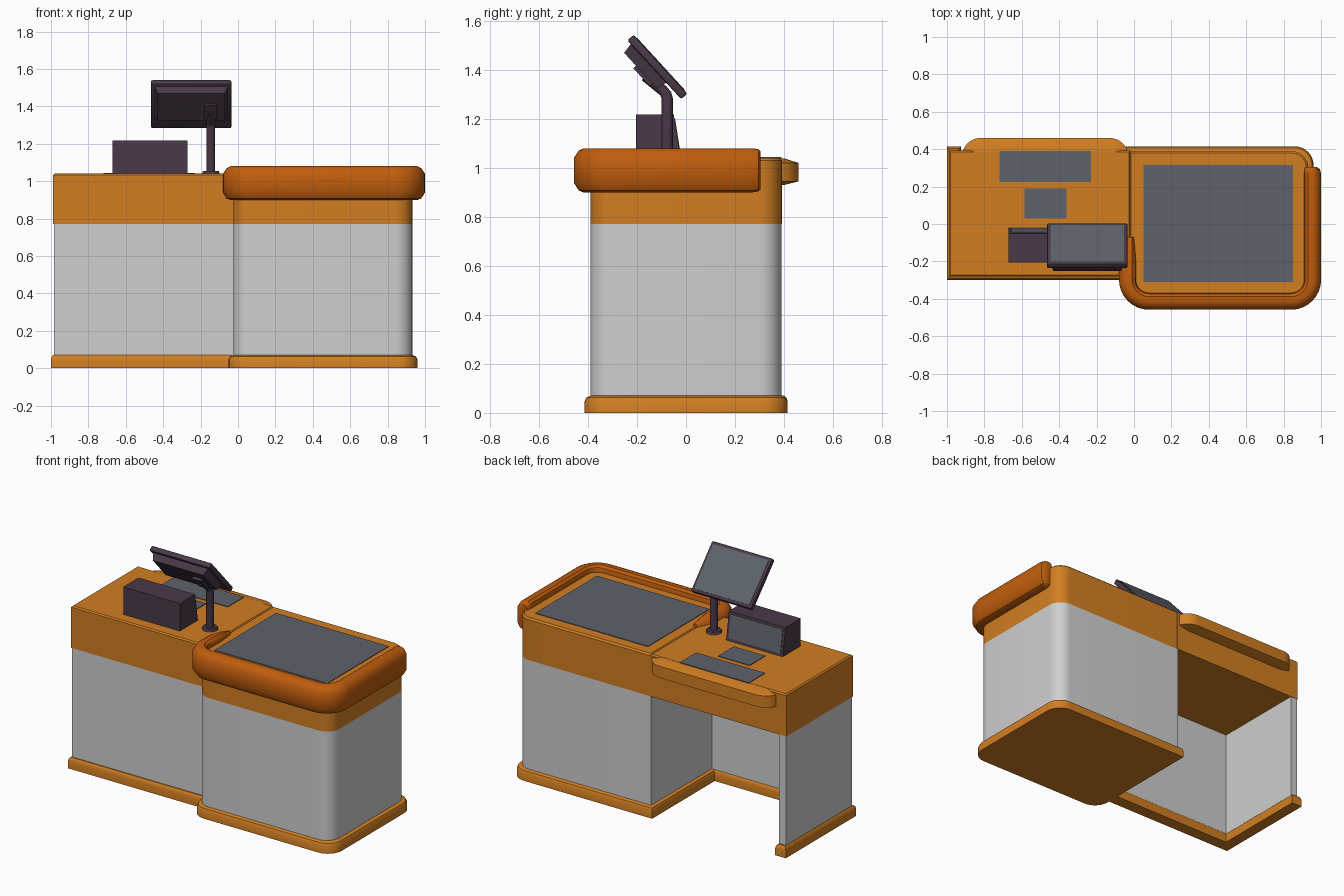
import bpy, bmesh, math
from mathutils import Vector, Matrix

if "Cube" in bpy.data.objects:
    bpy.data.objects.remove(bpy.data.objects["Cube"])


def material(name, r, g, b):
    m = bpy.data.materials.new(name)
    m.diffuse_color = (r, g, b, 1)
    m.use_nodes = True
    m.node_tree.nodes["Principled BSDF"].inputs["Base Color"].default_value = m.diffuse_color
    return m


ORANGE = material("orange", 0.64, 0.21, 0.016)
BUMPER = material("dark orange", 0.53, 0.11, 0.004)
WHITE = material("light grey", 0.62, 0.62, 0.62)
PURPLE = material("dark plum", 0.068, 0.042, 0.066)
GREY = material("slate grey", 0.112, 0.122, 0.145)


def finish(name, bm, mats, angle=35):
    bmesh.ops.recalc_face_normals(bm, faces=bm.faces)
    me = bpy.data.meshes.new(name)
    bm.to_mesh(me)
    bm.free()
    for m in mats:
        me.materials.append(m)
    ob = bpy.data.objects.new(name, me)
    bpy.context.collection.objects.link(ob)
    bpy.context.view_layer.objects.active = ob
    ob.select_set(True)
    bpy.ops.object.shade_smooth_by_angle(angle=math.radians(angle))
    ob.select_set(False)
    return ob


def rounded(corners, closed=True, seg=8):
    """Outline through (x, y, radius) corners, with arcs where radius > 0."""
    out, n = [], len(corners)
    for i, (x, y, r) in enumerate(corners):
        p = Vector((x, y))
        if r == 0 or (not closed and i in (0, n - 1)):
            out.append(p)
            continue
        a = (Vector(corners[i - 1][:2]) - p).normalized()
        b = (Vector(corners[(i + 1) % n][:2]) - p).normalized()
        c = p + (a + b) * r
        for k in range(seg + 1):
            t = k / seg * math.pi / 2
            out.append(c - b * r * math.cos(t) - a * r * math.sin(t))
    return out


def offset(pts, d, closed=True):
    """Move a counter-clockwise outline outward by d (a number or one per point)."""
    out, n = [], len(pts)
    for i, p in enumerate(pts):
        e1 = p - pts[i - 1] if (closed or i > 0) else pts[1] - p
        e2 = pts[(i + 1) % n] - p if (closed or i < n - 1) else e1
        n1 = Vector((e1.y, -e1.x)).normalized()
        n2 = Vector((e2.y, -e2.x)).normalized()
        out.append(p + (n1 + n2) / (1 + n1.dot(n2)) * d)
    return out


def prism(name, corners, levels, mats, split=None):
    """Stack outline rings at (z, offset); faces above split get material 1."""
    pts, bm, rings = rounded(corners), bmesh.new(), []
    for z, d in levels:
        rings.append([bm.verts.new((p.x, p.y, z)) for p in offset(pts, d)])
    for lo, hi in zip(rings, rings[1:]):
        for i in range(len(lo)):
            j = (i + 1) % len(lo)
            bm.faces.new((lo[i], lo[j], hi[j], hi[i]))
    bm.faces.new(rings[0][::-1])
    bm.faces.new(rings[-1])
    if split:
        for f in bm.faces:
            f.material_index = int(f.calc_center_median().z > split)
    return finish(name, bm, mats)


def rect(x0, x1, y0, y1):
    return [(x0, y0, 0), (x1, y0, 0), (x1, y1, 0), (x0, y1, 0)]


def box(name, size, centre, mat, frame=Matrix(), bevel=0, taper=1):
    """Box in a local frame; taper shrinks its local +z face."""
    bm = bmesh.new()
    bmesh.ops.create_cube(bm, size=1)
    for v in bm.verts:
        s = taper if v.co.z > 0 else 1
        v.co = Vector((v.co.x * size[0] * s, v.co.y * size[1] * s, v.co.z * size[2])) + Vector(centre)
    if bevel:
        bmesh.ops.bevel(bm, geom=bm.edges[:], offset=bevel, segments=2, affect='EDGES', profile=0.5)
    bm.transform(frame)
    return finish(name, bm, [mat])


# Right cabinet and its skirting
prism("scanner_cabinet", [(-0.025, -0.39, 0.09), (0.932, -0.39, 0.09), (0.932, 0.39, 0.09), (-0.025, 0.39, 0)],
      [(0.06, 0), (0.77, 0), (1.03, 0), (1.04, -0.01)], [WHITE, ORANGE], 0.77)
skirt = [(0, 0), (0.045, 0), (0.062, -0.008), (0.07, -0.025)]
prism("scanner_cabinet_base", [(-0.05, -0.415, 0.1), (0.96, -0.415, 0.1), (0.96, 0.415, 0.1), (-0.05, 0.415, 0)],
      skirt, [ORANGE])

# Left desk: front and side walls, skirting and counter
prism("desk_walls", [(-0.985, -0.28, 0), (-0.02, -0.28, 0), (-0.02, -0.23, 0), (-0.935, -0.23, 0),
                     (-0.935, 0.39, 0), (-0.985, 0.39, 0)], [(0.06, 0), (0.775, 0)], [WHITE])
prism("desk_base", [(-1, -0.3, 0), (-0.02, -0.3, 0), (-0.02, -0.22, 0), (-0.925, -0.22, 0),
                    (-0.925, 0.415, 0), (-1, 0.415, 0)],
      [(0, 0), (0.045, 0), (0.062, -0.004), (0.07, -0.012)], [ORANGE])
prism("desk_counter", rect(-0.988, -0.02, -0.282, 0.392),
      [(0.77, 0), (1.032, 0), (1.04, -0.008)], [ORANGE])
prism("counter_edge", [(-0.92, 0.28, 0), (-0.03, 0.28, 0), (-0.03, 0.46, 0.1), (-0.92, 0.46, 0.1)],
      [(0.93, -0.06), (0.945, 0), (1.02, 0), (1.039, -0.06)], [ORANGE])

# Bumper swept round the cabinet front, tapered at both ends
path = rounded([(-0.01, -0.07, 0), (-0.01, -0.13, 0), (-0.01, -0.2, 0), (-0.01, -0.388, 0.09),
                (0.93, -0.388, 0.09), (0.93, 0.27, 0), (0.93, 0.295, 0), (0.93, 0.305, 0)], closed=False)
n = len(path)
scale = [0.4, 0.75] + [1] * (n - 4) + [0.9, 0.65]
section = [(-0.02, 0.90), (0.03, 0.90), (0.05, 0.908), (0.07, 0.94), (0.07, 1.04), (0.05, 1.07),
           (0.03, 1.08), (0, 1.08), (-0.015, 1.068), (-0.02, 1.05)]
bm = bmesh.new()
rows = []
for d, z in section:
    row = []
    for i, p in enumerate(offset(path, d, closed=False)):
        q = path[i].lerp(p, scale[i])
        s = 0.6 + 0.4 * scale[i]
        row.append(bm.verts.new((q.x, q.y, 0.99 + (z - 0.99) * s)))
    rows.append(row)
for k, a in enumerate(rows):
    b = rows[(k + 1) % len(rows)]
    for i in range(n - 1):
        bm.faces.new((a[i], a[i + 1], b[i + 1], b[i]))
bm.faces.new([r[0] for r in rows])
bm.faces.new([r[-1] for r in rows])
finish("bumper", bm, [BUMPER])

# Flat plates on the counter
for name, x0, x1, y0, y1 in [("scanner_plate", 0.05, 0.85, -0.31, 0.315),
                             ("keyboard_plate", -0.72, -0.23, 0.225, 0.39),
                             ("card_plate", -0.585, -0.36, 0.03, 0.19)]:
    prism(name, rect(x0, x1, y0, y1), [(1.036, 0), (1.044, 0)], [GREY])

# Printer with a sloping back and a panel set on it
bm = bmesh.new()
side = [(-0.205, 1.04), (-0.022, 1.04), (-0.05, 1.217), (-0.205, 1.217)]
face = bm.faces.new([bm.verts.new((-0.672, y, z)) for y, z in side])
ext = bmesh.ops.extrude_face_region(bm, geom=[face])
bmesh.ops.translate(bm, vec=(0.402, 0, 0), verts=[v for v in ext["geom"] if isinstance(v, bmesh.types.BMVert)])
finish("printer", bm, [PURPLE])
tilt = Matrix.Translation((-0.471, -0.036, 1.1285)) @ Matrix.Rotation(math.atan2(0.028, 0.177), 4, 'X')
box("printer_panel", (0.37, 0.006, 0.148), (0, 0, 0), GREY, tilt)

# Monitor: local y runs up the screen, local +z points out of its back
frame = Matrix.Translation((-0.25, -0.117, 1.412)) @ Matrix.Rotation(math.radians(132.5), 4, 'X')
box("monitor", (0.43, 0.325, 0.034), (0, 0, 0), PURPLE, frame, 0.008)
box("monitor_screen", (0.395, 0.288, 0.004), (0, 0, -0.0175), GREY, frame)
box("monitor_back", (0.39, 0.215, 0.046), (0, 0.035, 0.038), PURPLE, frame, 0, 0.92)
box("monitor_bracket", (0.066, 0.1, 0.018), (0.105, 0.012, 0.067), PURPLE, frame)

# Bent pole and foot
px, py = -0.145, -0.077
bm = bmesh.new()
rings = []
for y, z, a in [(py, 1.04, 0), (py, 1.285, 0), (py - 0.006, 1.303, 16), (py - 0.02, 1.318, 36),
                (-0.165, 1.375, 48)]:
    a = math.radians(a)
    rings.append([bm.verts.new((px + 0.023 * math.cos(t), y + 0.023 * math.sin(t) * math.cos(a),
                                z + 0.023 * math.sin(t) * math.sin(a)))
                  for t in (k * math.pi / 8 for k in range(16))])
for lo, hi in zip(rings, rings[1:]):
    for i in range(16):
        bm.faces.new((lo[i], lo[(i + 1) % 16], hi[(i + 1) % 16], hi[i]))
for r in (rings[0], rings[-1]):
    bm.faces.new(r)
finish("monitor_pole", bm, [PURPLE])
bm = bmesh.new()
bmesh.ops.create_cone(bm, cap_ends=True, segments=24, radius1=0.048, radius2=0.042, depth=0.016,
                      matrix=Matrix.Translation((px, py, 1.047)))
finish("pole_foot", bm, [PURPLE])
